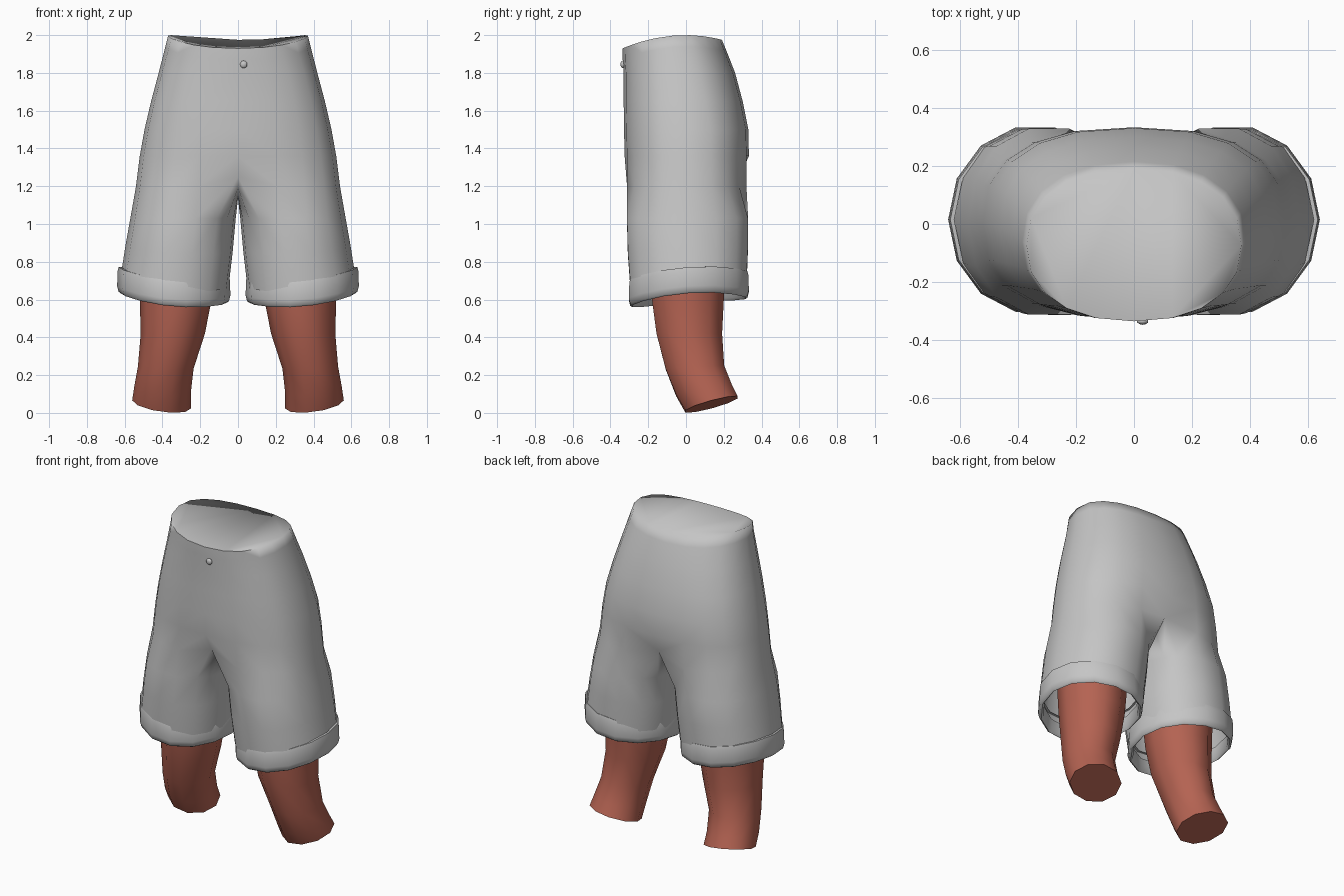
import bpy, bmesh
from math import sin, cos, pi, radians
from mathutils import Matrix

if "Cube" in bpy.data.objects:
    bpy.data.objects.remove(bpy.data.objects["Cube"])


def material(name, rgb):
    m = bpy.data.materials.new(name)
    m.diffuse_color = (*rgb, 1)
    m.use_nodes = True
    m.node_tree.nodes["Principled BSDF"].inputs["Base Color"].default_value = m.diffuse_color
    return m


GREY = material("grey cloth", (0.56, 0.56, 0.56))
SKIN = material("red brown skin", (0.46, 0.125, 0.085))


def make_object(name, bm, mat, angle, mirror=True):
    bmesh.ops.recalc_face_normals(bm, faces=bm.faces)
    me = bpy.data.meshes.new(name)
    bm.to_mesh(me)
    bm.free()
    me.materials.append(mat)
    ob = bpy.data.objects.new(name, me)
    bpy.context.collection.objects.link(ob)
    bpy.context.view_layer.objects.active = ob
    ob.select_set(True)
    bpy.ops.object.shade_smooth_by_angle(angle=radians(angle))
    ob.select_set(False)
    if mirror:
        mod = ob.modifiers.new("mirror", 'MIRROR')
        mod.use_clip = True
        mod.merge_threshold = 0.001
    return ob


def bridge(bm, a, b, closed=True):
    n = len(a)
    for i in range(n if closed else n - 1):
        j = (i + 1) % n
        bm.faces.new((a[i], a[j], b[j], b[i]))


def add_ring(bm, pts):
    return [bm.verts.new(p) for p in pts]


def power(v, e):
    return (1 if v >= 0 else -1) * abs(v) ** e


def hem_tilt(a):
    # hem is highest on the outside, lowest at the front
    return 0.025 * cos(a) + 0.022 * sin(a) + 0.012 * cos(2 * a)


# ---- shorts: one half, lofted from waist to crotch, then down the leg ----
ARC, INNER = 11, 5
bm = bmesh.new()


def half_arc(z, w, yf, yb, e, rim=False):
    pts = []
    for i in range(ARC):
        a = -pi / 2 + pi * i / (ARC - 1)
        x = 0 if i in (0, ARC - 1) else w * cos(a) ** e
        cy = (yf + yb) / 2
        y = cy + (yb - yf) / 2 * power(sin(a), e)
        zz = z
        if rim:
            zz = z - (0.07 * (y / yf) ** 2 if y < 0 else 0.025 * (y / yb) ** 2)
        pts.append((x, y, zz))
    return pts


levels = [  # height, half width, front, back, squareness
    (2.00, 0.37, -0.335, 0.19, 0.88, True),
    (1.94, 0.385, -0.335, 0.215, 0.88, True),
    (1.80, 0.42, -0.33, 0.26, 0.85, False),
    (1.65, 0.46, -0.33, 0.30, 0.82, False),
    (1.50, 0.495, -0.328, 0.33, 0.80, False),
    (1.36, 0.52, -0.325, 0.333, 0.80, False),
]
rings = [add_ring(bm, half_arc(*lv)) for lv in levels]
for a, b in zip(rings, rings[1:]):
    bridge(bm, a, b, closed=False)
bm.faces.new(rings[0])  # closed waist

# crotch ring: outer arc dips at the centre, inner points form the saddle
pts = half_arc(1.2, 0.54, -0.325, 0.333, 0.8)
pts[0], pts[-1] = (0, -0.27, 1.25), (0, 0.28, 1.24)
for i in range(INNER):
    t = (i + 1) / (INNER + 1)
    pts.append((0, 0.28 - 0.55 * t, 1.245 - 0.11 * sin(pi * t)))
crotch = add_ring(bm, pts)
bridge(bm, rings[-1], crotch[:ARC], closed=False)


def leg_angles():
    s = radians(128)
    outer = [-s + 2 * s * i / (ARC - 1) for i in range(ARC)]
    gap = 2 * pi - 2 * s
    return outer + [s + gap * (i + 1) / (INNER + 1) for i in range(INNER)]


prev = crotch
for z, x0, x1, yf, yb, tilt in [(1.03, 0.012, 0.57, -0.32, 0.336, 0),
                                (0.86, 0.028, 0.597, -0.315, 0.335, 0.5),
                                (0.68, 0.05, 0.622, -0.30, 0.328, 1)]:
    ring = add_ring(bm, [((x0 + x1) / 2 + (x1 - x0) / 2 * power(cos(a), 0.92),
                          (yf + yb) / 2 + (yb - yf) / 2 * power(sin(a), 0.92),
                          z + tilt * hem_tilt(a)) for a in leg_angles()])
    bridge(bm, prev, ring)
    prev = ring
make_object("shorts", bm, GREY, 85)

# ---- rolled cuffs ----
bm = bmesh.new()
prev = None
N = 14
for s, z in [(0.94, 0.735), (0.985, 0.735), (1.0, 0.715), (1.01, 0.635), (0.985, 0.605),
             (0.95, 0.597), (0.91, 0.61), (0.90, 0.68)]:
    ring = add_ring(bm, [(0.34 + 0.297 * s * cos(a), 0.015 + 0.323 * s * sin(a),
                          z + hem_tilt(a)) for a in (2 * pi * i / N for i in range(N))])
    if prev:
        bridge(bm, prev, ring)
    prev = ring
make_object("cuff", bm, GREY, 50)

# ---- legs, bent back at the bottom and closed ----
bm = bmesh.new()
prev = None
N = 10
for z, x0, x1, yf, yb, slope in [(0.90, 0.11, 0.53, -0.21, 0.22, 0), (0.60, 0.14, 0.52, -0.19, 0.21, 0),
                                 (0.42, 0.175, 0.515, -0.165, 0.20, 0),
                                 (0.24, 0.235, 0.53, -0.115, 0.21, 0.06),
                                 (0.12, 0.25, 0.55, -0.06, 0.25, 0.18),
                                 (0.045, 0.25, 0.56, -0.01, 0.28, 0.27)]:
    cy = (yf + yb) / 2
    pts = []
    for i in range(N):
        a = 2 * pi * i / N
        y = cy + (yb - yf) / 2 * sin(a)
        pts.append(((x0 + x1) / 2 + (x1 - x0) / 2 * cos(a), y,
                    max(0, z + slope * (y - cy) + 0.08 * slope * cos(a))))
    ring = add_ring(bm, pts)
    if prev:
        bridge(bm, prev, ring)
    else:
        bm.faces.new(ring)
    prev = ring
bm.faces.new(prev)
make_object("leg", bm, SKIN, 45)

# ---- waist button ----
bm = bmesh.new()
bmesh.ops.create_uvsphere(bm, u_segments=10, v_segments=6, radius=0.02,
                          matrix=Matrix.Translation((0.03, -0.335, 1.845)) @ Matrix.Diagonal((1, 0.6, 1, 1)))
make_object("button", bm, GREY, 60, mirror=False)
